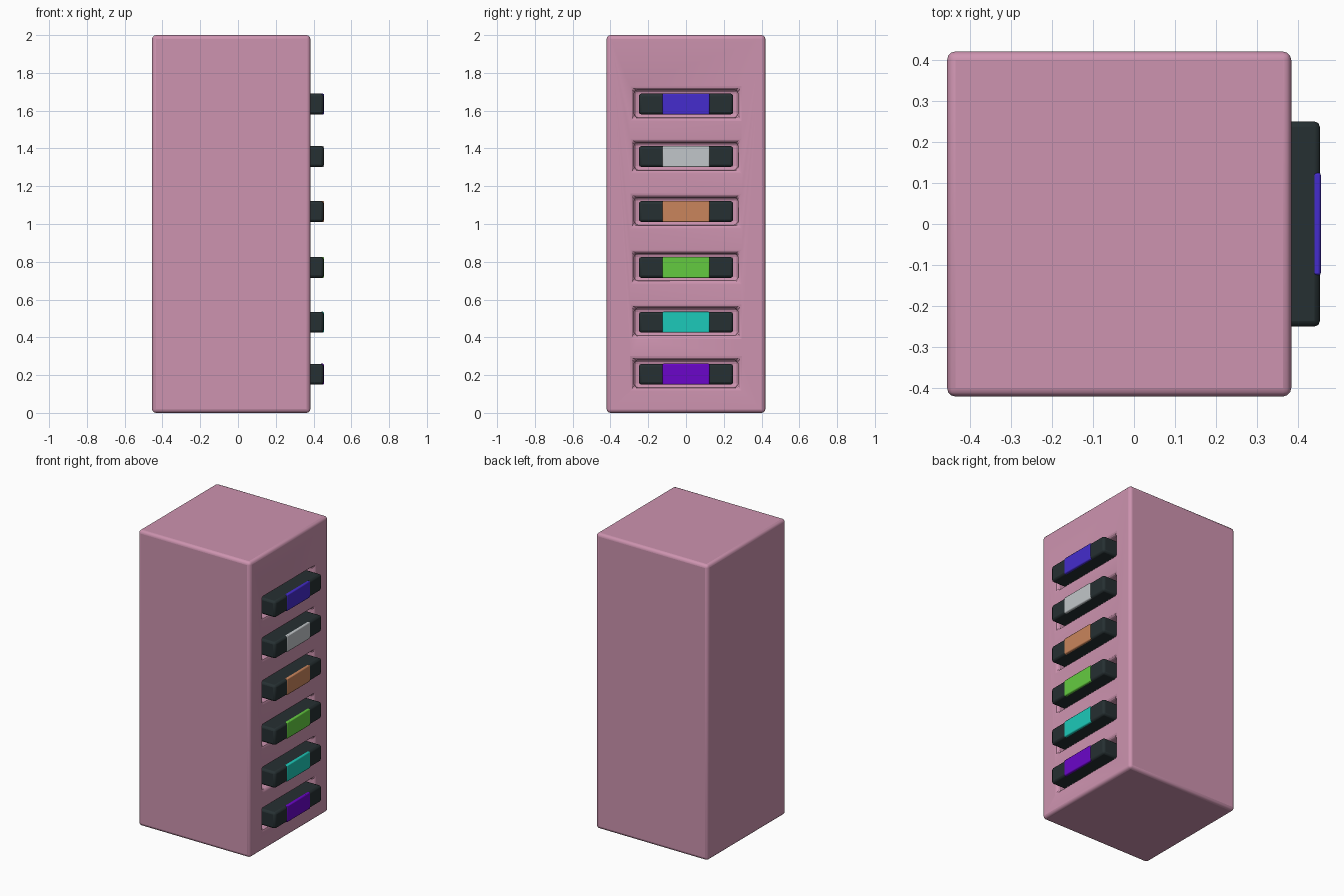
import bpy, bmesh
from mathutils import Matrix

if "Cube" in bpy.data.objects:
    bpy.data.objects.remove(bpy.data.objects["Cube"])


def material(name, rgb):
    m = bpy.data.materials.new(name)
    m.diffuse_color = (*[(c / 255) ** 2.2 for c in rgb], 1)
    m.use_nodes = True
    m.node_tree.nodes["Principled BSDF"].inputs["Base Color"].default_value = m.diffuse_color
    return m


def box(name, lo, hi, mat=None):
    bm = bmesh.new()
    size = [b - a for a, b in zip(lo, hi)]
    mid = [(a + b) / 2 for a, b in zip(lo, hi)]
    bmesh.ops.create_cube(bm, size=1, matrix=Matrix.Translation(mid) @ Matrix.Diagonal((*size, 1)))
    me = bpy.data.meshes.new(name)
    bm.to_mesh(me)
    bm.free()
    ob = bpy.data.objects.new(name, me)
    bpy.context.collection.objects.link(ob)
    if mat:
        me.materials.append(mat)
    return ob


def bevel(ob, width, segments):
    b = ob.modifiers.new("bevel", "BEVEL")
    b.width, b.segments = width, segments
    b.limit_method = "ANGLE"
    b.use_clamp_overlap = True


def smooth(ob):
    bpy.ops.object.select_all(action="DESELECT")
    ob.select_set(True)
    bpy.context.view_layer.objects.active = ob
    bpy.ops.object.shade_smooth_by_angle(angle=0.6)


pink = material("pink", (204, 146, 174))
dark = material("dark", (42, 51, 53))
FACE = 0.383
bays = [(0.205, (106, 14, 200)), (0.48, (34, 200, 184)), (0.77, (100, 202, 66)),
        (1.066, (200, 132, 92)), (1.357, (192, 197, 200)), (1.635, (70, 48, 204))]

# Cabinet with one slot per bay, edges rounded after cutting
cabinet = box("cabinet", (-0.455, -0.42, 0), (FACE, 0.42, 2), pink)
for i, (z, colour) in enumerate(bays):
    # Slot cutter
    cutter = box(f"slot_cutter_{i}", (FACE - 0.09, -0.275, z - 0.07), (FACE + 0.1, 0.275, z + 0.075))
    cutter.hide_render = True
    cutter.hide_viewport = True
    cutter.display_type = "WIRE"
    cut = cabinet.modifiers.new("slot", "BOOLEAN")
    cut.object, cut.operation, cut.solver = cutter, "DIFFERENCE", "EXACT"

    # Drawer unit and the coloured band wrapped round its front edge
    unit = box(f"drawer_{i}", (FACE - 0.12, -0.25, z - 0.055), (0.453, 0.25, z + 0.055), dark)
    bevel(unit, 0.014, 2)
    smooth(unit)
    band = box(f"drawer_band_{i}", (0.435, -0.125, z - 0.0555), (0.455, 0.125, z + 0.0555),
               material(f"band_{i}", colour))
    bevel(band, 0.006, 2)
    smooth(band)
bevel(cabinet, 0.02, 3)
smooth(cabinet)
